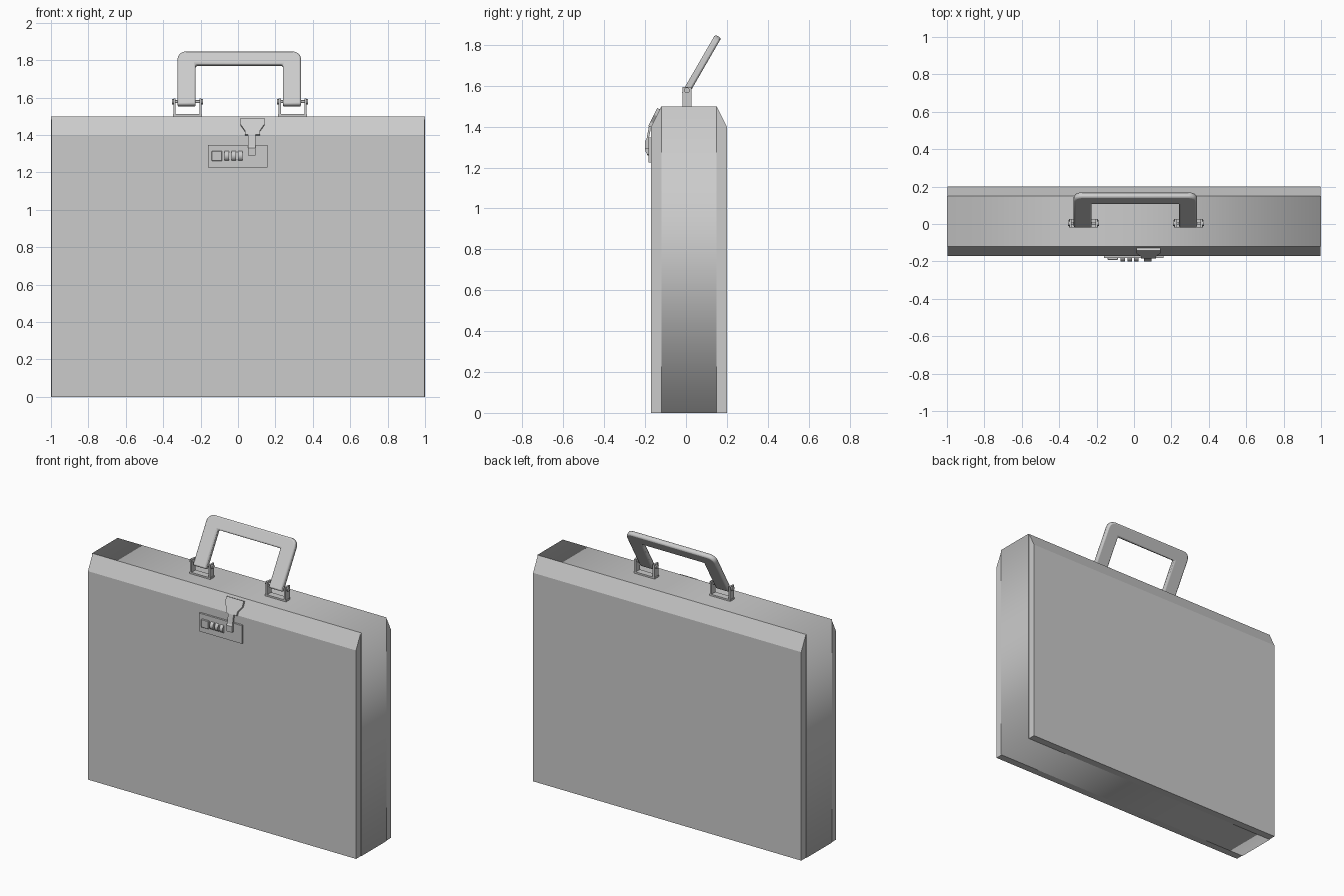
import bpy, bmesh, math
from mathutils import Vector, Matrix

if "Cube" in bpy.data.objects:
    bpy.data.objects.remove(bpy.data.objects["Cube"])


def finish(name, bm, bevel=0, segs=1):
    bmesh.ops.recalc_face_normals(bm, faces=bm.faces)
    me = bpy.data.meshes.new(name)
    bm.to_mesh(me)
    bm.free()
    ob = bpy.data.objects.new(name, me)
    bpy.context.collection.objects.link(ob)
    if bevel:
        m = ob.modifiers.new("bevel", 'BEVEL')
        m.width, m.segments, m.limit_method = bevel, segs, 'ANGLE'
    return ob


def prism(name, pts, offset, bevel=0, segs=1):
    """Extrude a closed outline of 3D points by an offset."""
    bm = bmesh.new()
    face = bm.faces.new([bm.verts.new(p) for p in pts])
    new = bmesh.ops.extrude_face_region(bm, geom=[face])["geom"]
    bmesh.ops.translate(bm, vec=offset, verts=[v for v in new if isinstance(v, bmesh.types.BMVert)])
    return finish(name, bm, bevel, segs)


def box(name, x, y, z, bevel=0):
    pts = [(x[0], y[0], z[0]), (x[1], y[0], z[0]), (x[1], y[0], z[1]), (x[0], y[0], z[1])]
    return prism(name, pts, (0, y[1] - y[0], 0), bevel)


def x_cylinder(name, x, y, z, r, sides=12):
    bm = bmesh.new()
    mat = Matrix.Translation(((x[0] + x[1]) / 2, y, z)) @ Matrix.Rotation(math.pi / 2, 4, 'Y')
    bmesh.ops.create_cone(bm, cap_ends=True, segments=sides, radius1=r, radius2=r,
                          depth=x[1] - x[0], matrix=mat)
    ob = finish(name, bm)
    ob.data.shade_smooth()
    ob.data.set_sharp_from_angle(angle=math.radians(40))
    return ob


# Front and back shells with sloped top edges
for name, inner, outer in (("front_shell", -0.12, -0.17), ("back_shell", 0.15, 0.2)):
    prof = [(inner, 0), (outer, 0), (outer, 1.4), (inner, 1.5)]
    prism(name, [(-0.996, y, z) for y, z in prof], (1.992, 0, 0))

# Middle frame, softly shaded around its rim
frame = box("middle_frame", (-1, 1), (-0.12, 0.15), (0, 1.5))
frame.data.shade_smooth()
sharp = frame.data.attributes.new("sharp_edge", 'BOOLEAN', 'EDGE')
for e in frame.data.edges:
    a, b = (frame.data.vertices[i].co for i in e.vertices)
    sharp.data[e.index].value = abs(a.y - b.y) < 0.01

# Carrying handle: U outline with rounded outer corners, tilted backwards
L, W, R = 0.33, 0.33, 0.045


def corner(cx, cz, a0):
    return [(cx + R * math.cos(math.radians(a0 + 22.5 * i)), 0,
             cz + R * math.sin(math.radians(a0 + 22.5 * i))) for i in range(5)]


outline = [(W, 0, -L / 2)] + corner(W - R, L / 2 - R, 0) + corner(-W + R, L / 2 - R, 90)
outline += [(-W, 0, -L / 2), (-0.233, 0, -L / 2), (-0.233, 0, L / 2 - 0.08),
            (0.233, 0, L / 2 - 0.08), (0.233, 0, -L / 2)]
handle = prism("handle", [(x, -0.017, z) for x, y, z in outline], (0, 0.034, 0), 0.009, 2)
handle.location = (0.007, 0.075, 1.699)
handle.rotation_euler.x = math.radians(-30)
handle.data.shade_smooth()
handle.data.set_sharp_from_angle(angle=math.radians(40))

# Handle brackets: base, two cheeks and a headed pin on each side
for side, cx in (("left", -0.27), ("right", 0.292)):
    box(side + "_bracket_base", (cx - 0.077, cx + 0.077), (-0.018, 0.026), (1.495, 1.511))
    for i, s in enumerate((-1, 1)):
        x = cx + s * 0.069
        box(f"{side}_bracket_cheek_{i}", (x - 0.006, x + 0.006), (-0.018, 0.026), (1.5, 1.595))
        h = cx + s * 0.078
        x_cylinder(f"{side}_pin_head_{i}", (h - 0.005, h + 0.005), 0.004, 1.578, 0.014)
    x_cylinder(side + "_pin", (cx - 0.077, cx + 0.077), 0.004, 1.578, 0.008)

# Combination lock: plate, release button and number wheels
box("lock_plate", (-0.16, 0.157), (-0.183, -0.165), (1.225, 1.347))
box("lock_button", (-0.141, -0.085), (-0.192, -0.18), (1.26, 1.315), 0.003)
for i in range(3):
    x = -0.06 + 0.036 * i
    x_cylinder(f"number_wheel_{i}", (x - 0.012, x + 0.012), -0.172, 1.288, 0.028, 16)


# Hasp: flared plate on the slope and a tongue reaching over the lock
def on_slope(z):
    return -0.17 + (z - 1.4) * 0.5


half = [(0.064, 1.485), (0.064, 1.452), (0.04, 1.418), (0.04, 1.397)]
flare = [(0.077 + x, z) for x, z in half] + [(0.077 - x, z) for x, z in reversed(half)]
prism("hasp_plate", [(x, on_slope(z), z) for x, z in flare], (0, -0.013, 0.006))
tongue = [(-0.168, 1.41), (-0.18, 1.41), (-0.193, 1.34), (-0.2, 1.33), (-0.2, 1.29),
          (-0.182, 1.29), (-0.182, 1.34)]
prism("hasp_tongue", [(0.054, y, z) for y, z in tongue], (0.04, 0, 0))
